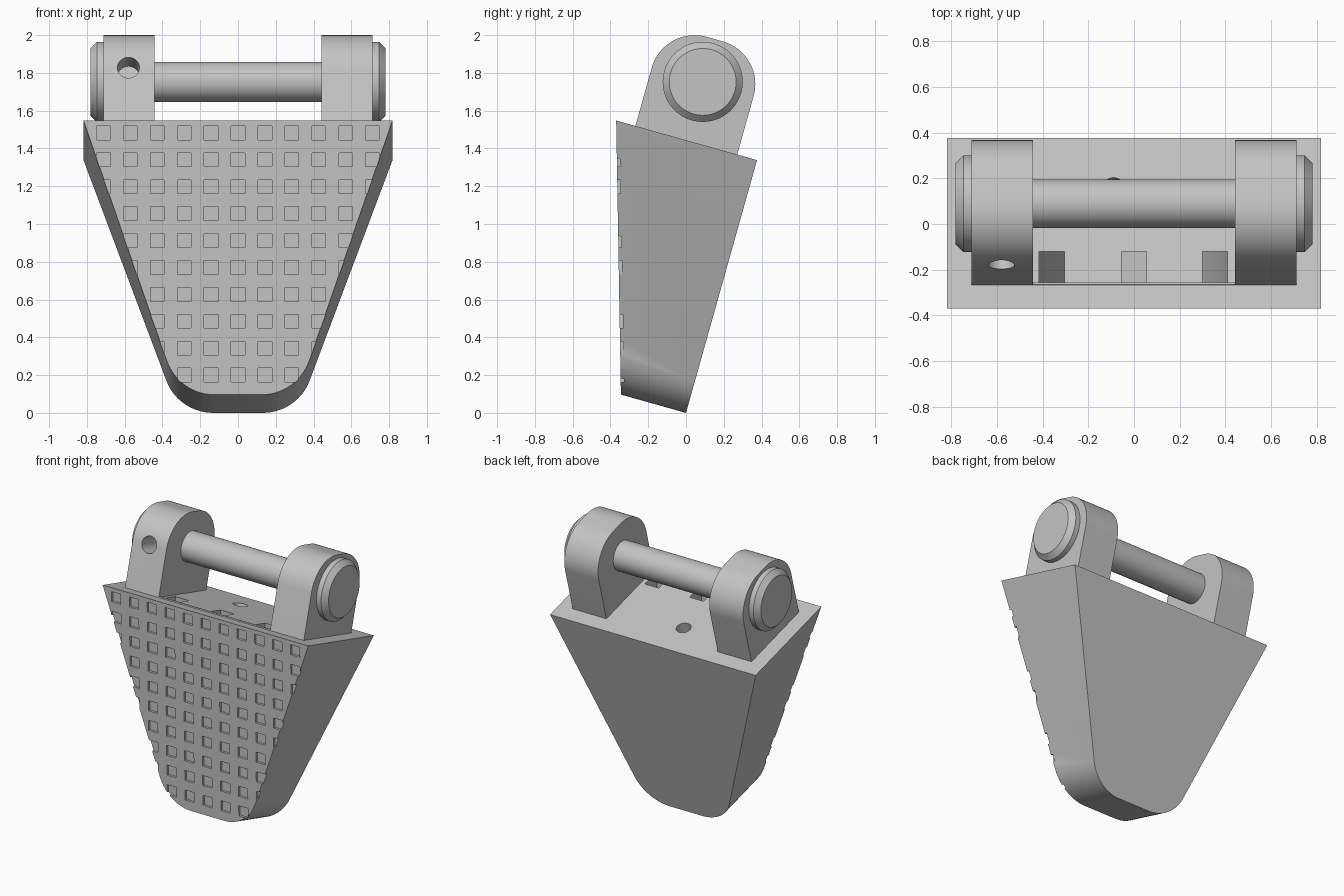
import bpy, bmesh, math
from mathutils import Matrix, Vector

if "Cube" in bpy.data.objects:
    bpy.data.objects.remove(bpy.data.objects["Cube"], do_unlink=True)

TILT = math.radians(15.7)
LEAN = Matrix.Rotation(-TILT, 4, "X")   # whole bucket leans about its lower back edge
TOP = 1.39                              # deck height in the leaning frame
PIN_U, PIN_V = -0.389, 1.711            # pin axis in the leaning frame

grey = bpy.data.materials.new("plain_grey")
grey.use_nodes = True
grey.diffuse_color = (0.55, 0.55, 0.55, 1)
grey.node_tree.nodes["Principled BSDF"].inputs["Base Color"].default_value = (0.55, 0.55, 0.55, 1)


def finish(name, bm, matrix=None):
    bmesh.ops.recalc_face_normals(bm, faces=bm.faces)
    if matrix:
        bm.transform(matrix)
    mesh = bpy.data.meshes.new(name)
    bm.to_mesh(mesh)
    bm.free()
    mesh.materials.append(grey)
    obj = bpy.data.objects.new(name, mesh)
    bpy.context.collection.objects.link(obj)
    return obj


def select(obj):
    bpy.ops.object.select_all(action="DESELECT")
    obj.select_set(True)
    bpy.context.view_layer.objects.active = obj


def smooth(obj):
    select(obj)
    bpy.ops.object.shade_smooth_by_angle(angle=math.radians(25))


def cut(obj, cutter):
    mod = obj.modifiers.new("cut", "BOOLEAN")
    mod.operation, mod.solver, mod.object = "DIFFERENCE", "EXACT", cutter
    select(obj)
    bpy.ops.object.modifier_apply(modifier=mod.name)
    bpy.data.objects.remove(cutter, do_unlink=True)


def loft(bm, first, second):
    """Solid between two matching outlines."""
    a = [bm.verts.new(p) for p in first]
    b = [bm.verts.new(p) for p in second]
    bm.faces.new(a)
    bm.faces.new(b[::-1])
    for i in range(len(a)):
        j = (i + 1) % len(a)
        bm.faces.new((a[i], b[i], b[j], a[j]))


def box(bm, x0, x1, y0, y1, z0, z1, drop=0):
    """Box whose floor falls by drop from x0 to x1."""
    def ring(y):
        return [(x0, y, z0), (x1, y, z0 - drop), (x1, y, z1), (x0, y, z1)]
    loft(bm, ring(y0), ring(y1))


def arc(cx, cy, r, start, end, steps):
    angles = [math.radians(start + (end - start) * i / steps) for i in range(steps + 1)]
    return [(cx + r * math.cos(t), cy + r * math.sin(t)) for t in angles]


def front_y(z):
    return -0.343 - 0.0172 * z


def to_front(p):
    """Slide a point along the leaning depth axis to the front plane."""
    depth = LEAN @ Vector((0, 1, 0))
    return p + depth * ((front_y(p.z) - p.y) / (depth.y + 0.0172 * depth.z))


# Tapered body with rounded lower corners
half_top, half_base, radius = 0.818, 0.315, 0.265
slope = math.degrees(math.atan2(half_top - half_base, TOP))
flat = half_base - radius * math.tan(math.radians(45 - slope / 2))
right_side = arc(flat, radius, radius, -90, -slope, 14) + [(half_top, TOP)]
outline = right_side + [(-x, v) for x, v in reversed(right_side)]
back = [LEAN @ Vector((x, 0, v)) for x, v in outline]
bm = bmesh.new()
loft(bm, back, [to_front(p) for p in back])
body = finish("tapered_body", bm)

# Grid of shallow square pockets on the front, and three deck slots
bm = bmesh.new()
pitch, half = 0.1425, 0.0365
for row in range(10):
    z = 0.2 + pitch * row
    for col in range(-5, 6):
        x = pitch * col
        box(bm, x - half, x + half, front_y(z) - 0.05, front_y(z) + 0.017, z - half, z + half)
for x, floor, drop in ((-0.36, 0.8, 0.3), (0, 0.4, 0), (0.355, 0.5, -0.3)):
    box(bm, x - 0.055, x + 0.055, -0.256, -0.12, floor, 1.8, drop)
cut(body, finish("pocket_cutter", bm))

# Small round hole in the deck
bm = bmesh.new()
bmesh.ops.create_cone(bm, cap_ends=True, segments=32, radius1=0.05, radius2=0.05, depth=0.5,
                      matrix=Matrix.Translation((-0.09, -0.23, TOP)))
cut(body, finish("deck_hole_cutter", bm, LEAN))
smooth(body)

# Thin ridge between the lug fronts
bm = bmesh.new()
box(bm, -0.71, 0.71, PIN_U - 0.28, PIN_U - 0.271, TOP - 0.005, TOP + 0.008)
finish("deck_ridge", bm, LEAN)

# Two lugs with rounded tops
profile = (arc(PIN_U + 0.045, PIN_V, 0.235, 0, 90, 16)
           + arc(PIN_U - 0.045, PIN_V, 0.235, 90, 180, 16)
           + [(PIN_U - 0.28, TOP - 0.005), (PIN_U + 0.28, TOP - 0.005)])
lugs = {}
for name, side in (("left_lug", 1), ("right_lug", -1)):
    bm = bmesh.new()
    loft(bm, *[[(side * x, u, v) for u, v in profile] for x in (0.443, 0.711)])
    lugs[name] = finish(name, bm, LEAN)

# Blind hole in the front of one lug
bm = bmesh.new()
bmesh.ops.create_cone(bm, cap_ends=True, segments=32, radius1=0.058, radius2=0.058, depth=0.4,
                      matrix=Matrix.Translation((-0.58, PIN_U - 0.3, PIN_V)) @ Matrix.Rotation(math.pi / 2, 4, "X"))
cut(lugs["right_lug"], finish("lug_hole_cutter", bm, LEAN))
for lug in lugs.values():
    smooth(lug)


# Cross pin and chamfered end caps
def turned(name, sections):
    """Solid of revolution about the pin axis from (x, radius) pairs."""
    bm = bmesh.new()
    rings = [[bm.verts.new((x, u, v)) for u, v in arc(PIN_U, PIN_V, r, 0, 360, 48)[:-1]]
             for x, r in sections]
    bm.faces.new(rings[0])
    bm.faces.new(rings[-1])
    for a, b in zip(rings, rings[1:]):
        for i in range(len(a)):
            j = (i + 1) % len(a)
            bm.faces.new((a[i], b[i], b[j], a[j]))
    smooth(finish(name, bm, LEAN))


turned("cross_pin", [(-0.7, 0.106), (0.7, 0.106)])
for name, side in (("left_cap", 1), ("right_cap", -1)):
    turned(name, [(side * 0.7, 0.212), (side * 0.747, 0.212), (side * 0.782, 0.177)])
